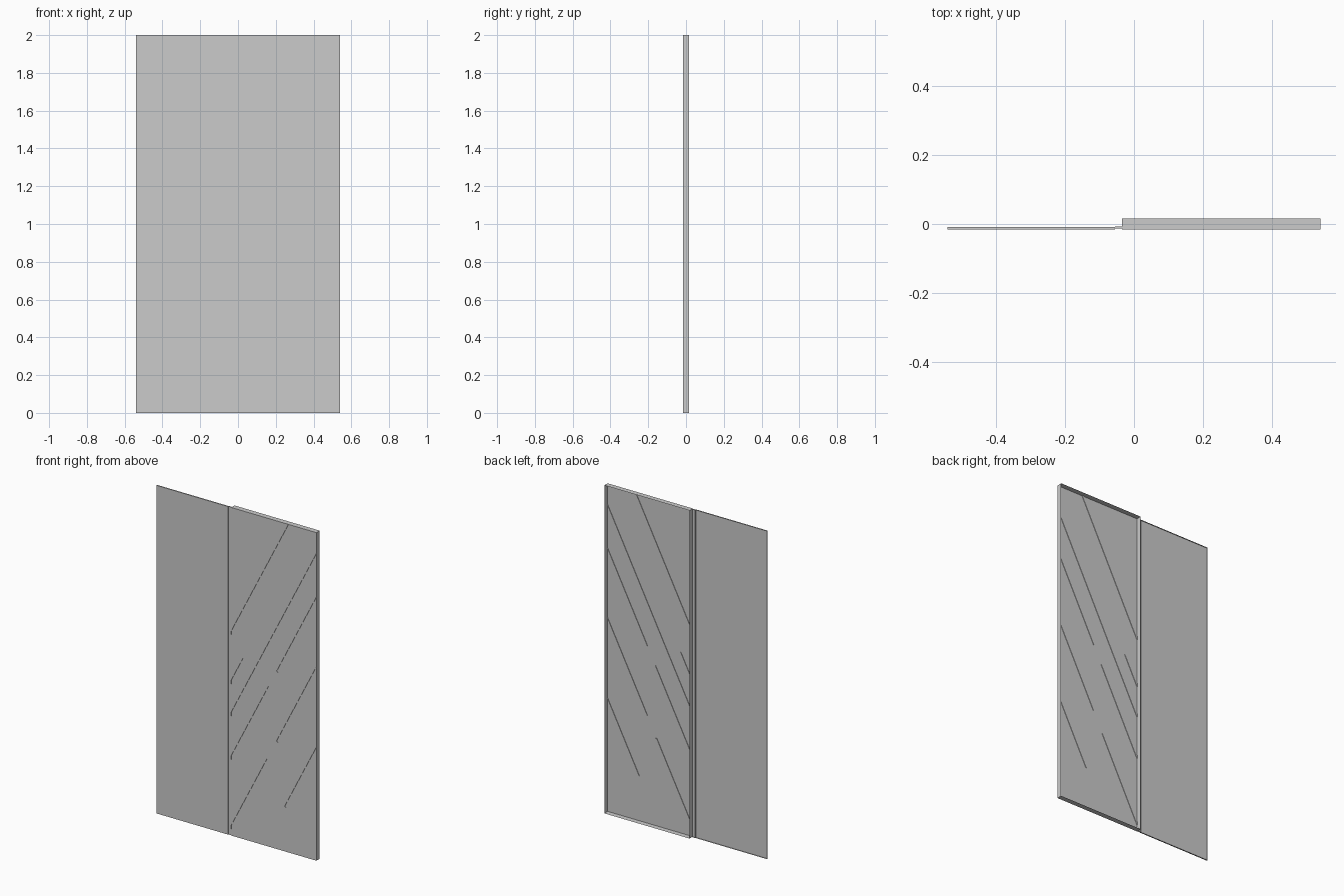
import bpy, bmesh
from mathutils import Vector

if "Cube" in bpy.data.objects:
    bpy.data.objects.remove(bpy.data.objects["Cube"])

FRONT, HEIGHT = -0.016, 2.0
X0, X1 = -0.035, 0.54
SLOPE = 1.95
GROOVE_W, GROOVE_D = 0.011, 0.003
ALONG = Vector((1, 0, SLOPE)).normalized()
ACROSS = Vector((-SLOPE, 0, 1)).normalized()

# Slanted grooves: height at left edge, start x, end x (None = runs off the sheet)
GROOVES = [
    (1.235, None, None),
    (0.935, None, 0.05),
    (0.74, None, None),
    (0.475, None, 0.22),
    (0.475, 0.275, None),
    (0.05, None, 0.213),
    (0.05, 0.275, None),
    (-0.44, 0.33, None),
]


def on_line(c, x):
    return Vector((x, FRONT, c + SLOPE * (x - X0)))


def cut(bm, co, no):
    bmesh.ops.bisect_plane(bm, geom=bm.verts[:] + bm.edges[:] + bm.faces[:],
                           plane_co=co, plane_no=no, dist=1e-6)


def press_grooves(bm):
    for c in sorted({g[0] for g in GROOVES}):
        for side in (-0.5, 0.5):
            cut(bm, on_line(c, X0) + ACROSS * GROOVE_W * side, ACROSS)
    for c, a, b in GROOVES:
        for x in (a, b):
            if x is not None:
                cut(bm, on_line(c, x), ALONG)

    def in_groove(p):
        for c, a, b in GROOVES:
            if abs((p - on_line(c, X0)).dot(ACROSS)) > GROOVE_W / 2:
                continue
            if a is not None and (p - on_line(c, a)).dot(ALONG) < 0:
                continue
            if b is not None and (p - on_line(c, b)).dot(ALONG) > 0:
                continue
            return True
        return False

    faces = [f for f in bm.faces if in_groove(f.calc_center_median())]
    res = bmesh.ops.extrude_face_region(bm, geom=faces)
    moved = [v for v in res["geom"] if isinstance(v, bmesh.types.BMVert)]
    bmesh.ops.translate(bm, verts=moved, vec=(0, GROOVE_D, 0))
    old = [f for f in faces if f.is_valid]
    if old:
        bmesh.ops.delete(bm, geom=old, context='FACES_ONLY')


def folded_panel(name, x0, x1, y0, y1, grooved=False):
    """Front sheet with edges folded back, open behind."""
    bm = bmesh.new()
    corners = [(x0, 0), (x1, 0), (x1, HEIGHT), (x0, HEIGHT)]
    bm.faces.new([bm.verts.new((x, y0, z)) for x, z in corners])
    if grooved:
        press_grooves(bm)
    # Folded edges
    f = [bm.verts.new((x, y0, z)) for x, z in corners]
    b = [bm.verts.new((x, y1, z)) for x, z in corners]
    for i in range(4):
        j = (i + 1) % 4
        bm.faces.new((f[j], f[i], b[i], b[j]))
    me = bpy.data.meshes.new(name)
    bm.to_mesh(me)
    bm.free()
    ob = bpy.data.objects.new(name, me)
    bpy.context.collection.objects.link(ob)
    return ob


# Plain panel, recessed joint strip, deep grooved panel
folded_panel("plain_panel", -0.54, -0.055, FRONT, -0.009)
folded_panel("joint_strip", -0.055, X0, -0.013, -0.007)
folded_panel("grooved_panel", X0, X1, FRONT, 0.016, grooved=True)
